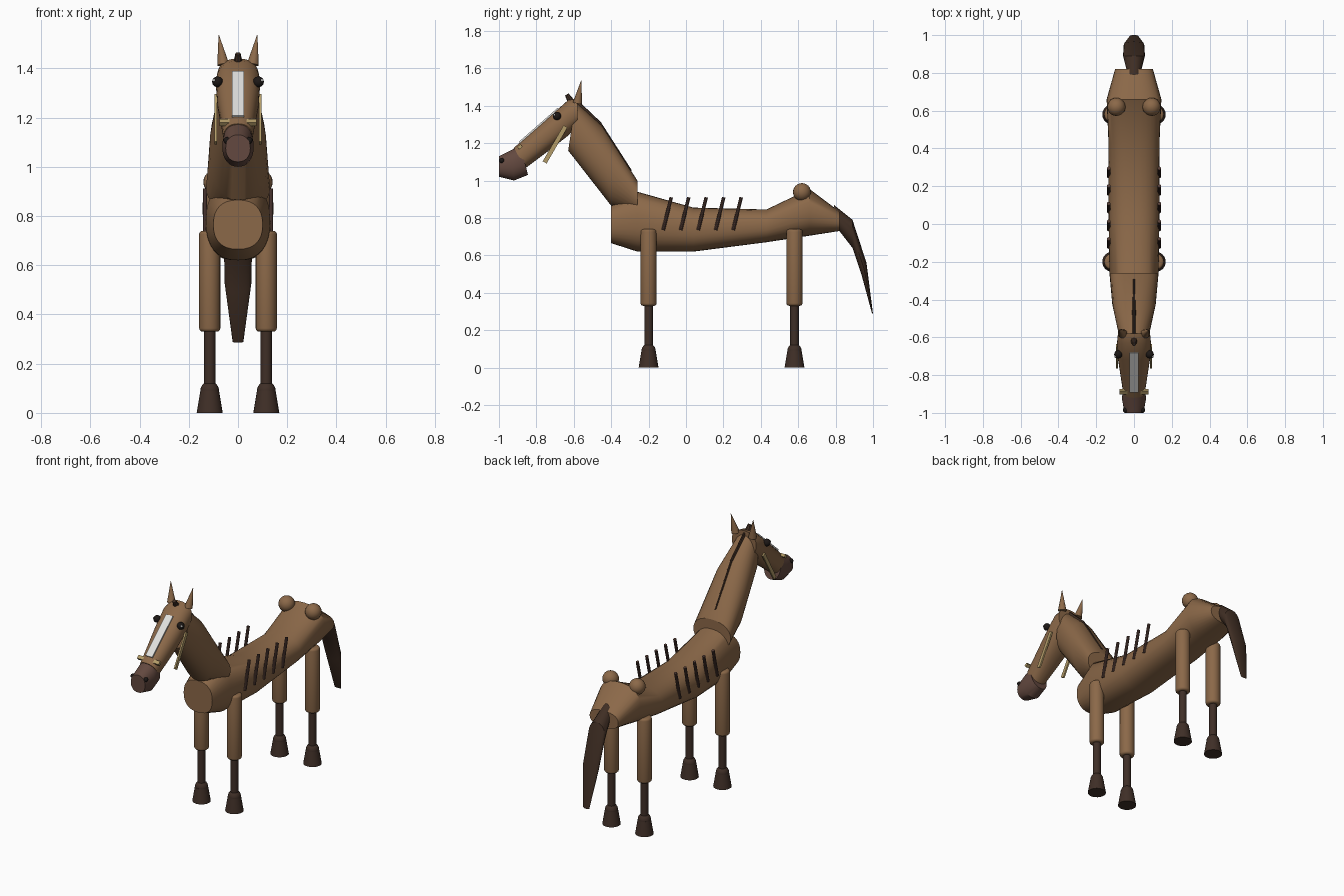
import bpy, bmesh, math
from mathutils import Vector, Matrix

if "Cube" in bpy.data.objects:
    bpy.data.objects.remove(bpy.data.objects["Cube"])


def colour(name, r, g, b):
    m = bpy.data.materials.new(name)
    m.diffuse_color = (r, g, b, 1)
    m.use_nodes = True
    m.node_tree.nodes["Principled BSDF"].inputs["Base Color"].default_value = m.diffuse_color
    return m


COAT = colour("brown coat", .26, .14, .066)
DARK = colour("dark hair", .050, .027, .017)
MUZZLE = colour("muzzle brown", .125, .066, .050)
RIB = colour("rib brown", .095, .050, .040)
HOOF = colour("hoof brown", .050, .028, .020)
TAN = colour("tan strap", .45, .33, .14)
WHITE = colour("white blaze", .75, .75, .73)
BLACK = colour("eye black", .012, .009, .008)


def finish(bm, name, mat):
    bmesh.ops.recalc_face_normals(bm, faces=bm.faces)
    mesh = bpy.data.meshes.new(name)
    bm.to_mesh(mesh)
    bm.free()
    mesh.materials.append(mat)
    ob = bpy.data.objects.new(name, mesh)
    bpy.context.collection.objects.link(ob)
    bpy.context.view_layer.objects.active = ob
    ob.select_set(True)
    bpy.ops.object.shade_smooth_by_angle(angle=math.radians(32))
    ob.select_set(False)
    return ob


def loft(name, mat, stations, power=2.0, n=32):
    """Skin rounded rings; each station is upper (y, z), lower (y, z), half width."""
    bm = bmesh.new()
    rings = []
    for (uy, uz), (ly, lz), w in stations:
        ring = []
        for i in range(n):
            a = math.tau * i / n
            c, s = math.cos(a), math.sin(a)
            x = math.copysign(abs(c) ** (2 / power), c) * w
            t = math.copysign(abs(s) ** (2 / power), s) / 2
            ring.append(bm.verts.new((x, (uy + ly) / 2 + t * (uy - ly),
                                      (uz + lz) / 2 + t * (uz - lz))))
        rings.append(ring)
    for a, b in zip(rings, rings[1:]):
        for i in range(n):
            j = (i + 1) % n
            bm.faces.new((a[i], a[j], b[j], b[i]))
    bm.faces.new(rings[0])
    bm.faces.new(rings[-1])
    return finish(bm, name, mat)


def rod(name, mat, p, q, r1, r2, n=20, bevel=0):
    p, q = Vector(p), Vector(q)
    d = q - p
    bm = bmesh.new()
    m = Matrix.Translation((p + q) / 2) @ d.to_track_quat('Z', 'Y').to_matrix().to_4x4()
    bmesh.ops.create_cone(bm, cap_ends=True, segments=n, radius1=r1, radius2=r2,
                          depth=d.length, matrix=m)
    if bevel:
        rims = [e for e in bm.edges if any(len(f.verts) > 4 for f in e.link_faces)]
        bmesh.ops.bevel(bm, geom=rims, offset=bevel, segments=3, profile=.5,
                        affect='EDGES')
    return finish(bm, name, mat)


def ball(name, mat, c, r):
    bm = bmesh.new()
    bmesh.ops.create_uvsphere(bm, u_segments=20, v_segments=12, radius=r,
                              matrix=Matrix.Translation(c))
    return finish(bm, name, mat)


def bar(name, mat, c, size, tilt=0):
    """Box with its length tilted in the side plane."""
    bm = bmesh.new()
    m = Matrix.Translation(c) @ Matrix.Rotation(tilt, 4, 'X') @ Matrix.Diagonal((*size, 1))
    bmesh.ops.create_cube(bm, size=1, matrix=m)
    return finish(bm, name, mat)


# Trunk, neck and head
loft("body", COAT, [
    ((-.40, .865), (-.40, .665), .10),
    ((-.26, .94), (-.26, .62), .13),
    ((.04, .855), (.04, .62), .135),
    ((.43, .845), (.43, .67), .135),
    ((.66, .955), (.66, .705), .145),
    ((.82, .835), (.82, .73), .10)], power=2.4)
loft("neck", COAT, [
    ((-.26, 1.0), (-.26, .825), .13),
    ((-.45, 1.295), (-.40, .865), .115),
    ((-.59, 1.42), (-.63, 1.16), .075)], power=2.2)
loft("head", COAT, [
    ((-.58, 1.44), (-.58, 1.29), .085),
    ((-.63, 1.43), (-.63, 1.24), .09),
    ((-.72, 1.35), (-.72, 1.17), .084),
    ((-.92, 1.175), (-.86, 1.065), .058)], power=2.3)
loft("muzzle", MUZZLE, [
    ((-.885, 1.19), (-.845, 1.03), .058),
    ((-.93, 1.165), (-.92, 1.0), .064),
    ((-1.0, 1.13), (-1.0, 1.02), .05)], power=2.2)

# Tail, mane ridge and forelock
loft("tail", DARK, [
    ((.79, .87), (.82, .73), .036),
    ((.89, .79), (.89, .64), .058),
    ((.965, .56), (.94, .49), .054),
    ((1.0, .285), (.993, .295), .022)], n=20)
loft("mane", DARK, [
    ((-.29, 1.055), (-.30, 1.04), .005),
    ((-.455, 1.312), (-.46, 1.26), .011),
    ((-.585, 1.435), (-.60, 1.39), .009)], n=12)
rod("forelock", DARK, (0, -.605, 1.405), (0, -.637, 1.46), .022, .011, 8)

# Blaze plate down the face
bar("blaze", WHITE, (0, -.786, 1.295), (.048, .275, .009), math.atan2(-.175, -.2) + math.pi)

# Noseband across the face
bar("noseband", TAN, (0, -.888, 1.18), (.152, .022, .018), .7)

for side, s in (("right", 1), ("left", -1)):
    # Head details
    rod(side + "_ear", COAT, (s * .06, -.58, 1.415), (s * .078, -.56, 1.535), .025, .001, 12)
    ball(side + "_eye", BLACK, (s * .083, -.69, 1.345), .022)
    ball(side + "_eye_glint", WHITE, (s * .097, -.703, 1.351), .006)
    ball(side + "_nostril", BLACK, (s * .045, -.985, 1.107), .014)
    bar(side + "_cheek_strap", TAN, (s * .091, -.70, 1.193), (.010, .024, .222), -.525)
    # Hip bump
    ball(side + "_hip", COAT, (s * .093, .62, .938), .048)
    # Ribs
    for i in range(5):
        y = -.122 + .0935 * i
        rod(f"{side}_rib_{i + 1}", RIB, (s * .134, y, .735), (s * .134, y + .043, .91),
            .0095, .0095, 10)
    # Legs
    for end, y in (("front", -.20), ("rear", .58)):
        x = s * .115
        tag = f"{side}_{end}_"
        rod(tag + "upper_leg", COAT, (x, y, .33), (x, y, .74), .043, .043, 24, .014)
        rod(tag + "lower_leg", HOOF, (x, y, .08), (x, y, .34), .023, .023, 20)
        ball(tag + "fetlock", HOOF, (x, y, .09), .038)
        rod(tag + "hoof", HOOF, (x, y, 0), (x, y, .09), .053, .038, 24)
